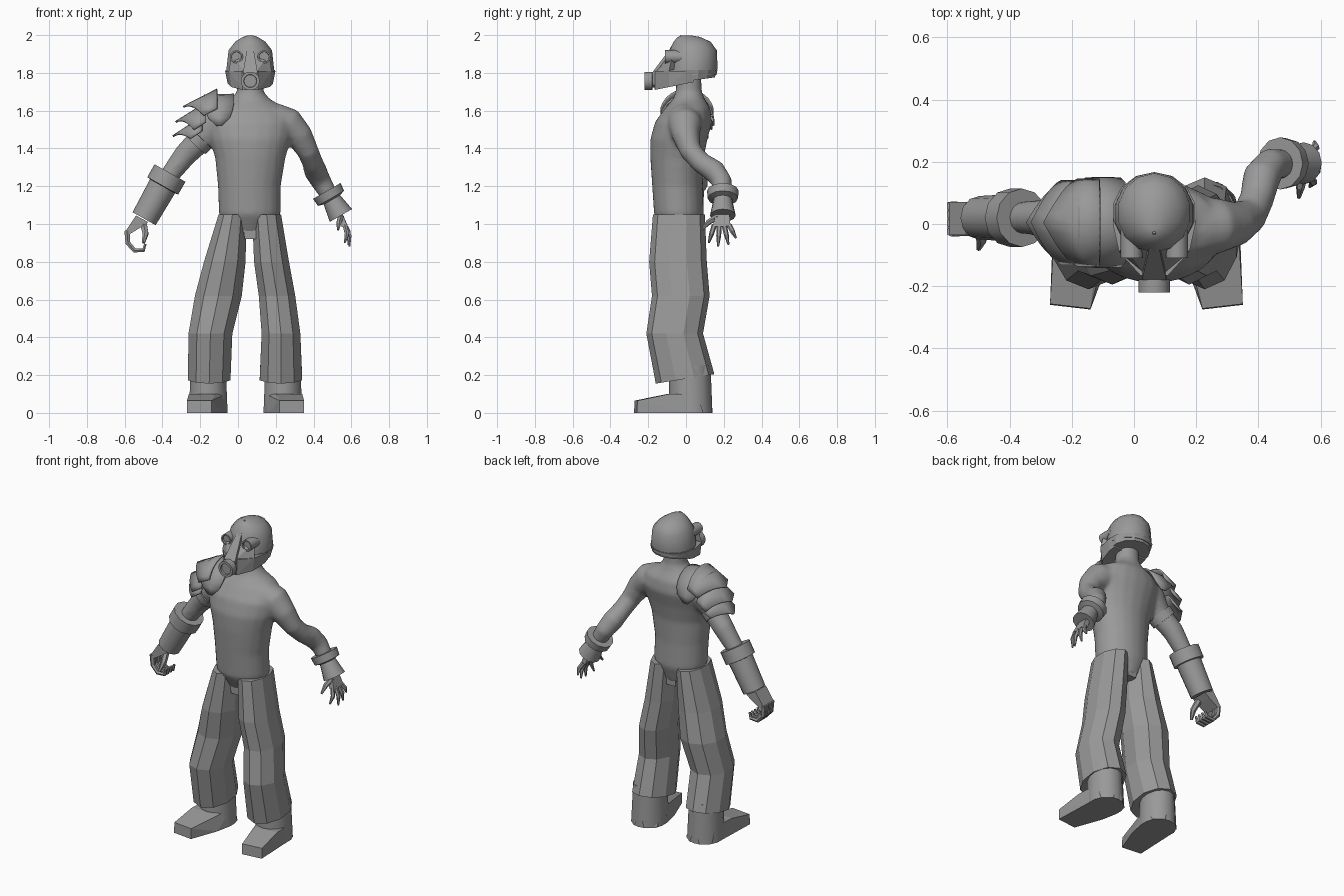
import bpy, bmesh, math
from mathutils import Vector

grey = bpy.data.materials.new("plain_grey")
grey.diffuse_color = (0.32, 0.32, 0.32, 1)


def finish(name, bm, smooth=False):
    bmesh.ops.recalc_face_normals(bm, faces=bm.faces)
    me = bpy.data.meshes.new(name)
    bm.to_mesh(me)
    bm.free()
    me.materials.append(grey)
    for p in me.polygons:
        p.use_smooth = smooth
    ob = bpy.data.objects.new(name, me)
    bpy.context.collection.objects.link(ob)
    if smooth:
        bpy.ops.object.select_all(action='DESELECT')
        bpy.context.view_layer.objects.active = ob
        ob.select_set(True)
        bpy.ops.object.shade_smooth_by_angle(angle=math.radians(40))
    return ob


def bridge(bm, rings):
    """Skin a list of closed rings and cap both ends."""
    vs = [[bm.verts.new(p) for p in r] for r in rings]
    n = len(vs[0])
    for a, b in zip(vs, vs[1:]):
        for i in range(n):
            bm.faces.new((a[i], a[(i + 1) % n], b[(i + 1) % n], b[i]))
    bm.faces.new(vs[0])
    bm.faces.new(vs[-1])


def ovals(rows, n, tilt=0.0):
    """Horizontal ovals from rows of z, x0, x1, y0, y1; tilt raises the back."""
    out = []
    for k, (z, x0, x1, y0, y1) in enumerate(rows):
        cx, cy = (x0 + x1) / 2, (y0 + y1) / 2
        ring = []
        for i in range(n):
            t = math.tau * (i + 0.5) / n
            s = 1 / math.cos(math.pi / n)
            y = cy + (y1 - y0) / 2 * math.sin(t)
            ring.append((cx + (x1 - x0) / 2 * s * math.cos(t), y,
                         z + (tilt * (y - cy) if k == 0 else 0)))
        out.append(ring)
    return out


def tube_rings(pts, n):
    """Round sections along a path of x, y, z, radius."""
    P = [Vector(p[:3]) for p in pts]
    out, side = [], None
    for i, p in enumerate(P):
        d = (P[min(i + 1, len(P) - 1)] - P[max(i - 1, 0)]).normalized()
        u = side if side else Vector((0, 1, 0)) if abs(d.y) < 0.9 else Vector((1, 0, 0))
        u = (u - d * u.dot(d)).normalized()
        side, v = u, d.cross(u)
        out.append([p + pts[i][3] * (u * math.cos(math.tau * k / n) + v * math.sin(math.tau * k / n))
                    for k in range(n)])
    return out


def solid(name, ring_sets, smooth=False):
    bm = bmesh.new()
    for r in ring_sets:
        bridge(bm, r)
    return finish(name, bm, smooth)


def hull(name, pts):
    bm = bmesh.new()
    for p in pts:
        bm.verts.new(p)
    bmesh.ops.convex_hull(bm, input=bm.verts)
    bmesh.ops.dissolve_limit(bm, angle_limit=0.03, verts=bm.verts, edges=bm.edges)
    return finish(name, bm)


def turned(name, a, b, profile, n):
    """Stepped round part on the axis a-b; profile holds fraction, radius."""
    a, b = Vector(a), Vector(b)
    u = (b - a).cross(Vector((0, 1, 0.01))).normalized()
    v = (b - a).normalized().cross(u)
    rings = [[a.lerp(b, t) + r * (u * math.cos(math.tau * k / n) + v * math.sin(math.tau * k / n))
              for k in range(n)] for t, r in profile]
    return solid(name, [rings], True)


# bare torso, neck and arms, fused into one smooth skin
torso = ovals([(0.94, -0.03, 0.15, -0.11, 0.06), (1.05, -0.10, 0.225, -0.17, 0.095),
               (1.2, -0.105, 0.225, -0.18, 0.09), (1.35, -0.12, 0.25, -0.19, 0.095),
               (1.45, -0.15, 0.28, -0.19, 0.115), (1.54, -0.17, 0.30, -0.165, 0.14),
               (1.61, -0.13, 0.26, -0.115, 0.13), (1.66, -0.04, 0.17, -0.07, 0.10),
               (1.70, -0.005, 0.135, -0.055, 0.085), (1.80, 0.0, 0.13, -0.05, 0.08)], 20)
left_arm = [(0.20, -0.01, 1.54, 0.10), (0.27, -0.005, 1.525, 0.09), (0.325, 0.0, 1.465, 0.073),
            (0.37, 0.025, 1.385, 0.058), (0.395, 0.08, 1.325, 0.056), (0.41, 0.15, 1.28, 0.062),
            (0.44, 0.19, 1.225, 0.055), (0.49, 0.195, 1.14, 0.045), (0.54, 0.195, 1.06, 0.04)]
right_arm = [(-0.06, 0, 1.55, 0.10), (-0.13, 0, 1.53, 0.09), (-0.19, 0.0, 1.455, 0.07),
             (-0.28, 0.02, 1.365, 0.062), (-0.36, 0.02, 1.26, 0.052), (-0.46, 0.02, 1.1, 0.05)]
body = solid("torso_and_arms", [torso, tube_rings(left_arm, 14), tube_rings(right_arm, 14)], True)
rm = body.modifiers.new("fuse", 'REMESH')
rm.mode, rm.voxel_size, rm.use_smooth_shade = 'VOXEL', 0.012, True
sm = body.modifiers.new("soften", 'SMOOTH')
sm.factor, sm.iterations = 0.5, 8

# wide faceted trouser legs
leg_rows = {
    "left_trouser": [(0.18, 0.115, 0.34, -0.16, 0.15), (0.42, 0.125, 0.33, -0.21, 0.09),
                     (0.62, 0.11, 0.303, -0.18, 0.125), (0.80, 0.085, 0.27, -0.195, 0.11),
                     (1.05, 0.075, 0.228, -0.175, 0.10)],
    "right_trouser": [(0.18, -0.265, -0.04, -0.16, 0.15), (0.42, -0.262, -0.03, -0.21, 0.09),
                      (0.62, -0.228, 0.02, -0.18, 0.125), (0.80, -0.18, 0.04, -0.195, 0.11),
                      (1.05, -0.103, 0.045, -0.175, 0.10)]}
for name, rows in leg_rows.items():
    solid(name, [ovals(rows, 10, 0.16)])
# crotch panel between the legs
hull("crotch_panel", [(x, y, z) for x, z in ((0.02, 1.04), (0.10, 1.04), (0.035, 0.92), (0.095, 0.92))
                      for y in (-0.12, 0.06)])

# boots, mirrored about the body's middle
sole = [(0.22, -0.275), (0.35, -0.26), (0.34, 0.0), (0.325, 0.09), (0.27, 0.135),
        (0.20, 0.135), (0.145, 0.09), (0.135, 0.0), (0.155, -0.1)]
instep = [(0.22, -0.272, 0.065), (0.35, -0.257, 0.065), (0.34, -0.09, 0.10), (0.20, -0.10, 0.10),
          (0.145, 0.02, 0.10), (0.235, 0.13, 0.10), (0.33, 0.06, 0.10)]
for side, f in (("left", lambda x: x), ("right", lambda x: 0.08 - x)):
    hull(side + "_boot_foot", [(f(x), y, 0) for x, y in sole] + [(f(x), y, z) for x, y, z in instep])
    x0, x1 = sorted((f(0.135), f(0.34)))
    solid(side + "_boot_shaft", [ovals([(0.0, x0, x1, -0.09, 0.14), (0.25, x0 + 0.01, x1 - 0.01, -0.09, 0.13)], 14)], True)

# helmet dome
solid("helmet", [ovals([(1.79, -0.062, 0.192, -0.10, 0.162), (1.83, -0.06, 0.19, -0.10, 0.167),
                        (1.92, -0.05, 0.18, -0.09, 0.163), (1.965, -0.015, 0.145, -0.065, 0.13),
                        (1.99, 0.025, 0.105, -0.045, 0.075), (1.998, 0.05, 0.08, -0.02, 0.03)], 14)], True)
# neck guard and angular jaw of the mask
solid("helmet_rim", [ovals([(1.76, -0.055, 0.185, -0.08, 0.152), (1.815, -0.066, 0.196, -0.09, 0.167)], 14, 0.14)])
jaw = [(-0.068, 0.0), (-0.048, -0.09), (0.02, -0.165), (0.11, -0.165), (0.178, -0.09), (0.198, 0.0),
       (0.195, 0.04), (-0.065, 0.04)]
hull("mask_jaw", [(x, y, 1.81) for x, y in jaw]
     + [(0.065 + (x - 0.065) * 0.9, y, 1.71 + 0.2 * (y + 0.165)) for x, y in jaw])
# cheeks and centre ridge
hull("mask_face", [(-0.035, -0.07, 1.90), (0.165, -0.07, 1.90), (0.065, -0.035, 1.97),
                   (-0.048, -0.09, 1.81), (0.178, -0.09, 1.81), (0.03, -0.155, 1.81),
                   (0.10, -0.155, 1.81), (0.065, 0.02, 1.85)])
hull("mask_ridge", [(0.06, -0.03, 2.0), (0.07, -0.03, 2.0), (0.026, -0.18, 1.80), (0.104, -0.18, 1.80),
                    (0.03, -0.165, 1.71), (0.10, -0.165, 1.71), (0.065, 0.0, 1.98), (0.03, 0, 1.8), (0.10, 0, 1.8)])
turned("mask_filter", (0.065, -0.15, 1.757), (0.065, -0.22, 1.757),
       [(0, 0.035), (0.4, 0.035), (0.41, 0.05), (1, 0.05), (1, 0.035), (0.85, 0.033)], 14)
for side, x in (("right", -0.008), ("left", 0.138)):
    turned(side + "_goggle", (x, -0.02, 1.885), (x, -0.11, 1.885),
           [(0, 0.035), (1, 0.035), (1, 0.027), (0.88, 0.026)], 12)

# wrist cuffs and upper arm strap
turned("right_gauntlet", (-0.36, 0.02, 1.27), (-0.497, 0.02, 1.028),
       [(0, 0.06), (0, 0.094), (0.28, 0.094), (0.29, 0.076), (1, 0.07), (1, 0.04)], 12)
turned("left_cuff", (0.47, 0.195, 1.175), (0.545, 0.195, 1.045),
       [(0, 0.055), (0, 0.084), (0.3, 0.08), (0.36, 0.05), (1, 0.068), (1, 0.03)], 12)
turned("arm_strap", (-0.19, 0.0, 1.46), (-0.225, 0.005, 1.425), [(0, 0.078), (1, 0.076)], 14)

# open left hand: palm, four fingers, thumb
hull("left_palm", [(x + s * 0.016, y, z) for s in (-1, 1) for x, y, z in
                   ((0.535, 0.16, 1.06), (0.535, 0.23, 1.06), (0.565, 0.14, 0.985), (0.565, 0.235, 0.99))])
tips = [(0.565, 0.12, 0.90), (0.59, 0.17, 0.88), (0.585, 0.225, 0.89), (0.58, 0.265, 0.925)]
fingers = []
for i, (x, y, z) in enumerate(tips):
    b = Vector((0.565, 0.15 + 0.026 * i, 0.995))
    m = b.lerp(Vector((x, y, z)), 0.5) + Vector((0.012, 0, 0))
    fingers.append(tube_rings([(*b, 0.014), (*m, 0.013), (x, y, z, 0.005)], 6))
fingers.append(tube_rings([(0.545, 0.17, 1.04, 0.017), (0.535, 0.12, 1.01, 0.015), (0.53, 0.085, 0.97, 0.006)], 6))
solid("left_fingers", fingers)

# curled right hand
hull("right_palm", [(x, y, z) for y in (-0.035, 0.07) for x, z in
                    ((-0.54, 1.045), (-0.475, 1.01), (-0.60, 0.955), (-0.575, 0.945), (-0.51, 0.985))])
fingers = [tube_rings([(-0.588, y, 0.965, 0.016), (-0.583, y, 0.90, 0.015), (-0.548, y, 0.86, 0.014),
                       (-0.50, y, 0.862, 0.012), (-0.49, y, 0.895, 0.007)], 6)
           for y in (-0.025, 0.003, 0.031, 0.057)]
fingers.append(tube_rings([(-0.50, -0.01, 1.0, 0.02), (-0.49, -0.05, 0.95, 0.018), (-0.50, -0.08, 0.90, 0.008)], 6))
solid("right_fingers", fingers)


def plate(name, inner, tip, reach, drop, half, spread, rounded=False):
    """Arched armour plate draped front to back over the shoulder."""
    bm = bmesh.new()
    rows, n = [], 12
    for i in range(n + 1):
        q = 2 * i / n - 1
        a = q * reach
        off = Vector((0, 0.005 + half * math.sin(a), -drop * (1 - math.cos(a))))
        p, t = Vector(inner), Vector(tip)
        if rounded:
            w = math.sqrt(max(0.04, 1 - abs(q) ** 4))
            c = (p + t) / 2
            p, t = c + (p - c) * w, c + (t - c) * w
        else:
            t = t.lerp(p, spread * abs(q))
        rows.append((bm.verts.new(p + off), bm.verts.new(p.lerp(t, 0.5) + off), bm.verts.new(t + off)))
    for r, s in zip(rows, rows[1:]):
        for k in (0, 1):
            bm.faces.new((r[k], r[k + 1], s[k + 1], s[k]))
    ob = finish(name, bm, True)
    so = ob.modifiers.new("thickness", 'SOLIDIFY')
    so.thickness, so.offset = 0.01, 0


# layered shoulder armour on the right side
plate("shoulder_saddle", (-0.02, 0, 1.685), (-0.18, 0, 1.68), 1.65, 0.15, 0.142, 0, True)
plate("shoulder_plate_upper", (-0.11, 0, 1.712), (-0.29, 0, 1.62), 1.35, 0.13, 0.14, 0.6)
plate("shoulder_plate_middle", (-0.17, 0, 1.64), (-0.33, 0, 1.54), 1.35, 0.13, 0.135, 0.6)
plate("shoulder_plate_lower", (-0.19, 0, 1.565), (-0.345, 0, 1.465), 1.3, 0.10, 0.115, 0.6)
